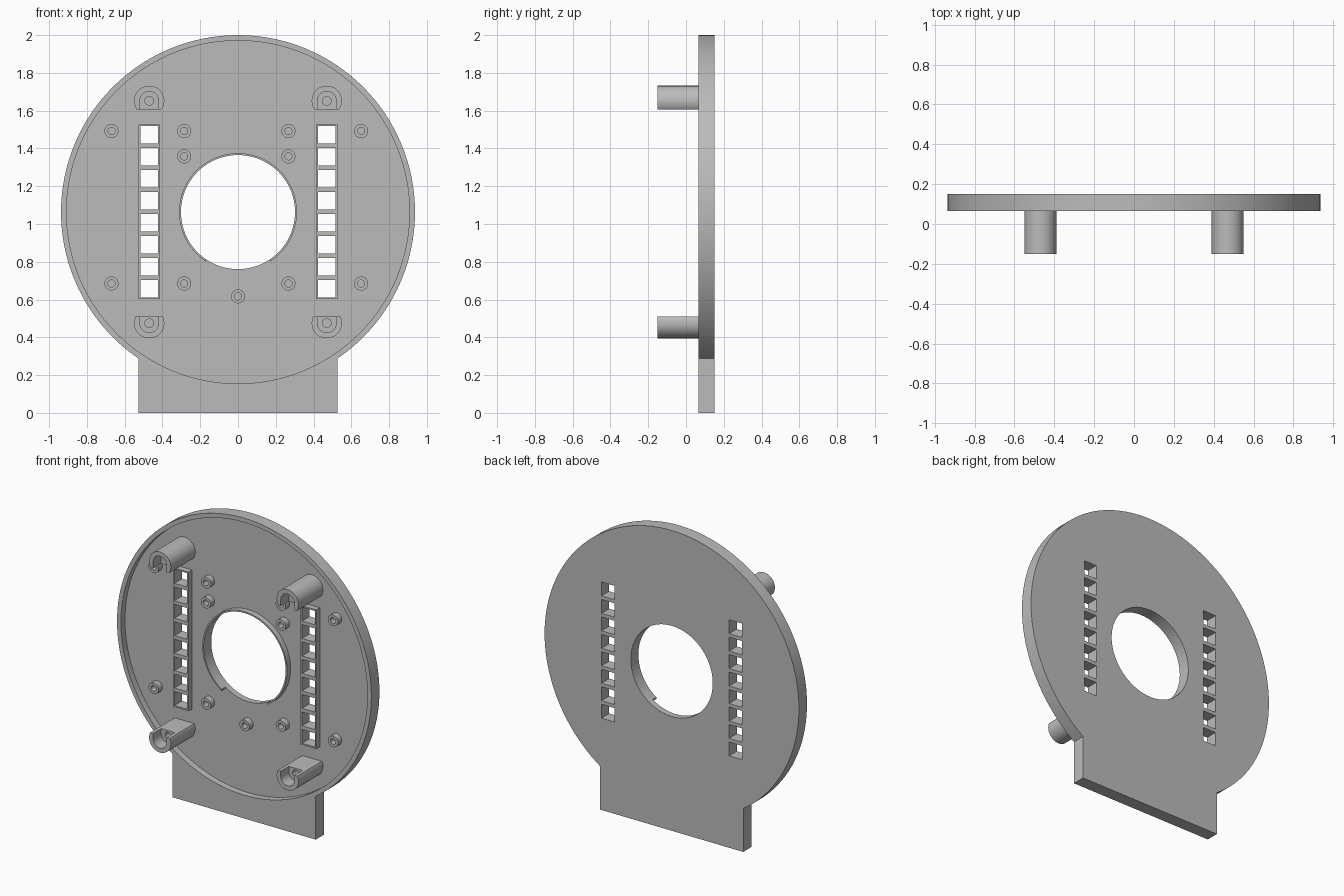
import bpy, math
from mathutils import Matrix
import bmesh

old = bpy.data.objects.get("Cube")
if old:
    bpy.data.objects.remove(old)

grey = bpy.data.materials.new("plain grey")
grey.use_nodes = True
colour = (0.5, 0.5, 0.5, 1)
grey.diffuse_color = colour
grey.node_tree.nodes["Principled BSDF"].inputs["Base Color"].default_value = colour

FRONT, FLOOR, BACK = 0.065, 0.108, 0.15   # depth levels of the plate
POST_FRONT = -0.15
CENTRE_Z = 1.063
COLUMN_X = 0.47


def finish(name, bm):
    mesh = bpy.data.meshes.new(name)
    bm.to_mesh(mesh)
    bm.free()
    mesh.materials.append(grey)
    obj = bpy.data.objects.new(name, mesh)
    bpy.context.collection.objects.link(obj)
    return obj


def disc(name, x, z, radius, y0, y1, sides=48):
    """Cylinder whose axis runs front to back."""
    bm = bmesh.new()
    place = Matrix.Translation((x, (y0 + y1) / 2, z)) @ Matrix.Rotation(math.pi / 2, 4, "X")
    bmesh.ops.create_cone(bm, cap_ends=True, segments=sides, radius1=radius,
                          radius2=radius, depth=y1 - y0, matrix=place)
    return finish(name, bm)


def box(name, x0, x1, y0, y1, z0, z1):
    bm = bmesh.new()
    place = Matrix.Translation(((x0 + x1) / 2, (y0 + y1) / 2, (z0 + z1) / 2))
    bmesh.ops.create_cube(bm, size=1, matrix=place @ Matrix.Diagonal((x1 - x0, y1 - y0, z1 - z0, 1)))
    return finish(name, bm)


def combine(target, tools, operation="DIFFERENCE"):
    """Apply boolean tools to the target and discard them."""
    for tool in tools:
        mod = target.modifiers.new("cut", "BOOLEAN")
        mod.operation, mod.solver, mod.object = operation, "EXACT", tool
    graph = bpy.context.evaluated_depsgraph_get()
    mesh = bpy.data.meshes.new_from_object(target.evaluated_get(graph))
    target.modifiers.clear()
    target.data = mesh
    for tool in tools:
        bpy.data.objects.remove(tool)
    return target


def smooth(obj):
    bpy.ops.object.select_all(action="DESELECT")
    obj.select_set(True)
    bpy.context.view_layer.objects.active = obj
    bpy.ops.object.shade_smooth_by_angle(angle=math.radians(30))


def windows(x):
    return [box("window_cutter", x - 0.047, x + 0.047, -1, 1, z - 0.046, z + 0.046)
            for z in [0.658 + 0.1163 * i for i in range(8)]]


# Round plate with a foot, a shallow front recess, centre hole and windows
plate = disc("round_plate", 0, CENTRE_Z, 0.937, FRONT, BACK, 128)
combine(plate, [box("foot", -0.527, 0.527, FRONT, BACK, 0, 0.6)], "UNION")
combine(plate, [disc("recess_cutter", 0, CENTRE_Z, 0.908, -1, FLOOR, 128)])
combine(plate, [disc("hole_cutter", 0, CENTRE_Z, 0.302, -1, 1, 96)])
combine(plate, windows(COLUMN_X) + windows(-COLUMN_X))
smooth(plate)

# Thin lip round the centre hole, open at the bottom
lip = disc("hole_lip", 0, CENTRE_Z, 0.312, FRONT + 0.005, FLOOR + 0.01, 96)
combine(lip, [disc("lip_cutter", 0, CENTRE_Z, 0.302, -1, 1, 96)])
combine(lip, [box("lip_gap", -0.17, 0.17, -1, 1, 0.5, 0.9)])
smooth(lip)

for side, word in ((1, "left"), (-1, "right")):
    x = side * COLUMN_X

    # Raised ladder frame round the windows
    frame = box(word + "_window_frame", x - 0.057, x + 0.057, FRONT + 0.005, FLOOR + 0.004, 0.602, 1.528)
    combine(frame, windows(x))

    # D-shaped posts with a slot facing the centre and a screw hole
    for up, z, level in ((1, 1.652, "upper"), (-1, 0.475, "lower")):
        post = disc(f"{level}_{word}_post", x, z, 0.08, POST_FRONT, FLOOR + 0.004)
        flat = z - up * (0.045 if up > 0 else 0.034)
        far = flat - up * 0.2
        combine(post, [box("flat_cutter", x - 0.2, x + 0.2, -1, 1, min(flat, far), max(flat, far))])
        slot_end = POST_FRONT + 0.085
        slot = disc("slot_cutter", x, z, 0.05, -0.3, slot_end)
        combine(slot, [box("slot_side", x - 0.05, x + 0.05, -0.3, slot_end, min(z, far), max(z, far))], "UNION")
        combine(post, [slot])
        combine(post, [disc("screw_cutter", x, z, 0.023, -0.3, FLOOR - 0.02, 24)])
        smooth(post)

# Small screw bosses standing on the recess floor
spots = [(x, z) for x in (-0.67, -0.285, 0.267, 0.652) for z in (0.685, 1.492)]
spots += [(-0.285, 1.358), (0.267, 1.358), (0, 0.617)]
for number, (x, z) in enumerate(spots, 1):
    boss = disc(f"screw_boss_{number}", x, z, 0.037, FRONT + 0.003, FLOOR + 0.004, 32)
    combine(boss, [disc("boss_cutter", x, z, 0.019, -1, 1, 24)])
    smooth(boss)
